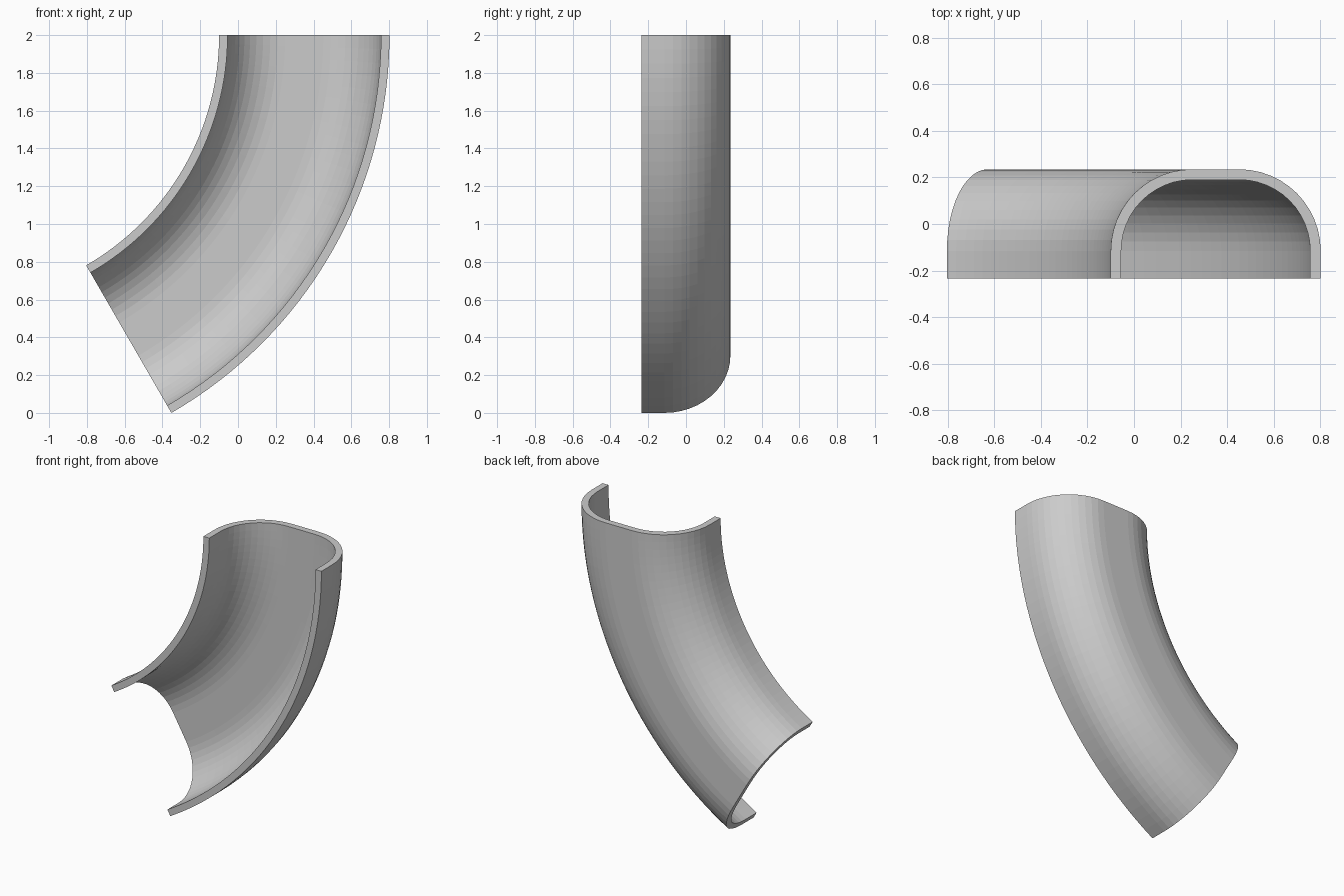
import bpy, bmesh
from math import sin, cos, pi, radians
from mathutils import Vector, Matrix

if "Cube" in bpy.data.objects:
    bpy.data.objects.remove(bpy.data.objects["Cube"])

# Sweep: 60 degree bend about a y-parallel axis level with the top end
R_OUT = 2 / sin(radians(60))
CX = 0.802 - R_OUT
HALF_W, HALF_H, WALL, CORNER = 0.451, 0.235, 0.045, 0.35
ARC_STEPS, CORNER_STEPS = 32, 12
MID = 0.802 - HALF_W


def arch(offset):
    """Open-bottomed arch with rounded upper corners, inset by the offset."""
    r = CORNER - offset
    ex, ey = HALF_W - CORNER, HALF_H - CORNER
    right = [(HALF_W - offset, -HALF_H)]
    for i in range(CORNER_STEPS + 1):
        a = pi / 2 * i / CORNER_STEPS
        right.append((ex + r * cos(a), ey + r * sin(a)))
    return right + [(-x, y) for x, y in reversed(right)]


# Channel cross-section at the top end
outer, inner = arch(0), arch(WALL)
bm = bmesh.new()
rings = [[bm.verts.new((MID + x, y, 2)) for x, y in p] for p in (outer, inner)]
faces = []
for i in range(len(outer) - 1):
    faces.append(bm.faces.new((rings[0][i], rings[0][i + 1],
                               rings[1][i + 1], rings[1][i])))

# Sweep the section around the bend, keeping the starting end cap
start = bmesh.ops.duplicate(bm, geom=faces + list({e for f in faces for e in f.edges})
                            + rings[0] + rings[1])
bmesh.ops.spin(bm, geom=faces, cent=(CX, 0, 2), axis=(0, 1, 0),
               angle=radians(60), steps=ARC_STEPS, use_duplicate=False)
bmesh.ops.remove_doubles(bm, verts=bm.verts, dist=1e-5)
bmesh.ops.recalc_face_normals(bm, faces=bm.faces)

mesh = bpy.data.meshes.new("curved_channel")
bm.to_mesh(mesh)
bm.free()
channel = bpy.data.objects.new("curved_channel", mesh)
bpy.context.collection.objects.link(channel)
